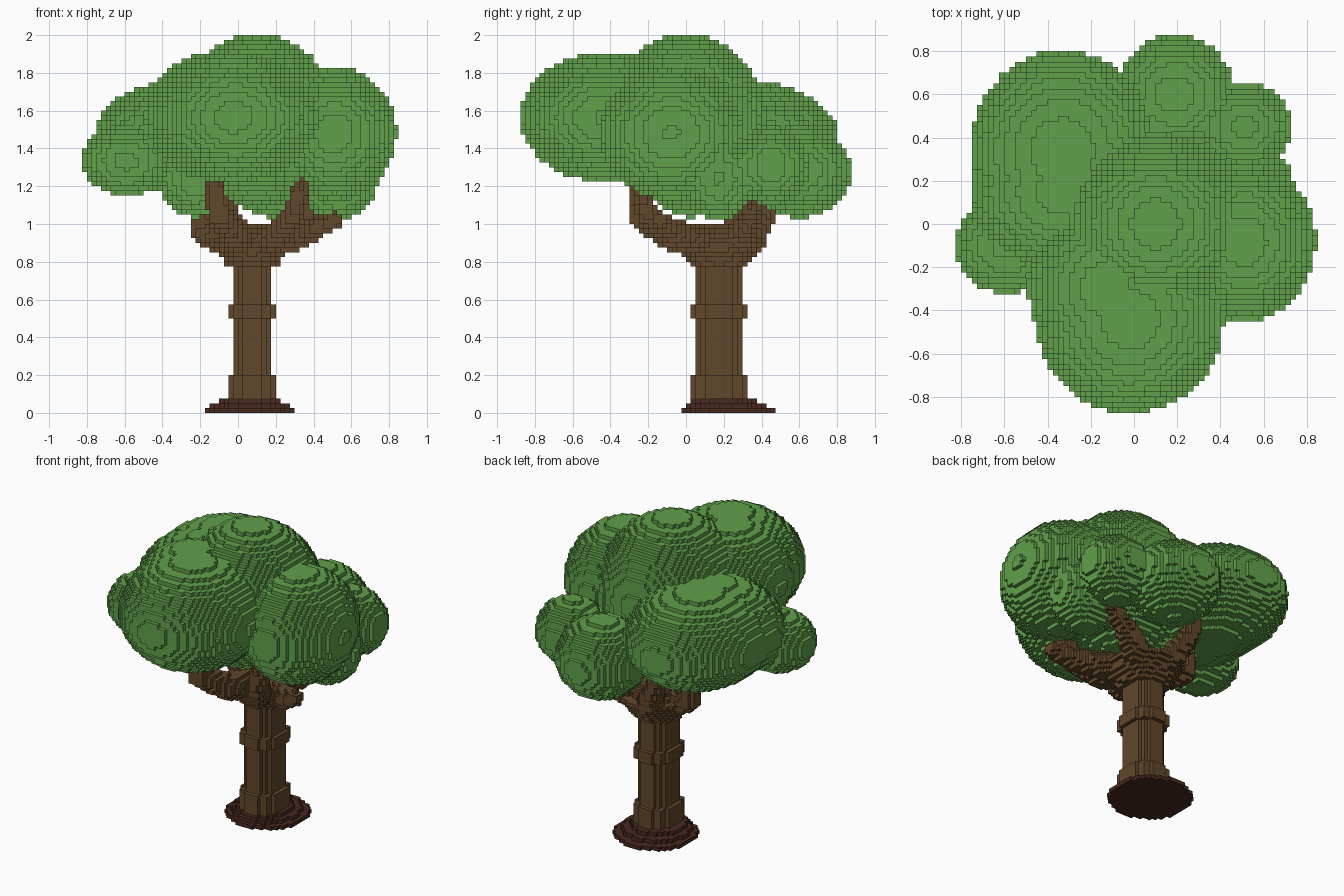
import bpy, bmesh
from math import floor, ceil
from mathutils import Vector

if "Cube" in bpy.data.objects:
    bpy.data.objects.remove(bpy.data.objects["Cube"])

S = 0.025  # block size


def material(name, rgb):
    m = bpy.data.materials.new(name)
    m.use_nodes = True
    m.diffuse_color = (*rgb, 1)
    bsdf = m.node_tree.nodes["Principled BSDF"]
    bsdf.inputs["Base Color"].default_value = (*rgb, 1)
    bsdf.inputs["Roughness"].default_value = 0.9
    return m


def span(c, r):
    return range(floor((c - r) / S), ceil((c + r) / S))


def ellipsoid(c, r):
    """Grid cells whose centres lie inside an ellipsoid."""
    out = set()
    for i in span(c[0], r[0]):
        a = (((i + 0.5) * S - c[0]) / r[0]) ** 2
        for j in span(c[1], r[1]):
            b = a + (((j + 0.5) * S - c[1]) / r[1]) ** 2
            for k in span(c[2], r[2]):
                if b + (((k + 0.5) * S - c[2]) / r[2]) ** 2 <= 1:
                    out.add((i, j, k))
    return out


def column(x, y, z0, z1, r0, r1, deep=1.0):
    """Upright column, radius from r0 to r1, stretched along y by deep."""
    out = set()
    k0, k1 = round(z0 / S), round(z1 / S)
    for k in range(k0, k1):
        r = r0 + (r1 - r0) * (k - k0) / max(1, k1 - k0 - 1)
        for i in span(x, r):
            for j in span(y, r * deep):
                dx, dy = (i + 0.5) * S - x, ((j + 0.5) * S - y) / deep
                if dx * dx + dy * dy <= r * r:
                    out.add((i, j, k))
    return out


def limb(points, r0, r1):
    """Tapered branch swept along a polyline."""
    out = set()
    pts = [Vector(p) for p in points]
    steps = 14
    total = steps * (len(pts) - 1)
    for n in range(total + 1):
        s = min(n // steps, len(pts) - 2)
        p = pts[s].lerp(pts[s + 1], n / steps - s)
        r = r0 + (r1 - r0) * n / total
        out |= ellipsoid(p, (r, r, r))
    return out


def build(name, cells, mat):
    """Blocky mesh made of only the exposed block faces."""
    bm = bmesh.new()
    verts = {}

    def vert(p):
        if p not in verts:
            verts[p] = bm.verts.new([c * S for c in p])
        return verts[p]

    for cell in sorted(cells):
        for axis in range(3):
            u, v = (axis + 1) % 3, (axis + 2) % 3
            for side in (0, 1):
                near = list(cell)
                near[axis] += 2 * side - 1
                if tuple(near) in cells:
                    continue
                loop = []
                for du, dv in ((0, 0), (1, 0), (1, 1), (0, 1)):
                    p = list(cell)
                    p[axis] += side
                    p[u] += du
                    p[v] += dv
                    loop.append(vert(tuple(p)))
                bm.faces.new(loop if side else loop[::-1])
    mesh = bpy.data.meshes.new(name)
    bm.to_mesh(mesh)
    bm.free()
    mesh.materials.append(mat)
    ob = bpy.data.objects.new(name, mesh)
    bpy.context.collection.objects.link(ob)


green = material("leaf green", (0.118, 0.352, 0.07))
brown = material("bark brown", (0.12, 0.063, 0.024))
dark = material("root brown", (0.064, 0.022, 0.014))

# Stepped root disc
roots = set()
for n, r in enumerate((0.243, 0.205, 0.17)):
    roots |= column(0.0625, 0.225 - 0.015 * n, n * S, (n + 1) * S, r, r)
build("root_disc", roots, dark)

# Trunk with thicker foot and band, widening into a crown hub
TX, TY = 0.075, 0.175
trunk = column(TX, TY, 0.075, 0.8, 0.112, 0.112, 1.16)
for z0, z1 in ((0.075, 0.2), (0.5, 0.575)):
    trunk |= column(TX, TY, z0, z1, 0.135, 0.135, 1.1)
trunk |= column(TX, TY, 0.775, 0.925, 0.14, 0.23, 1.08)
trunk |= column(TX, TY, 0.925, 1.0, 0.18, 0.13)
build("trunk", trunk, brown)

# Branches: elbow, knee and tip of each
branches = set()
for path in (
    ((-0.02, -0.1, 0.94), (-0.1, -0.25, 1.04), (-0.13, -0.26, 1.24)),
    ((0.2, -0.08, 0.94), (0.29, -0.2, 1.05), (0.34, -0.25, 1.2)),
    ((0.28, 0.05, 0.92), (0.4, -0.08, 0.97), (0.51, -0.14, 1.02)),
    ((0.24, 0.3, 0.93), (0.34, 0.33, 1.02), (0.46, 0.34, 1.15)),
    ((-0.08, 0.2, 0.91), (-0.19, 0.24, 0.95), (-0.21, 0.25, 1.06)),
    ((0.02, 0.35, 0.92), (-0.05, 0.41, 1.03), (-0.1, 0.43, 1.16)),
):
    branches |= limb(((TX, TY, 0.88), *path), 0.09, 0.045)
build("branches", branches, brown)

# Leaf clumps merged into one crown: centre, radii
crown = set()
for c, r in (
    ((0.1, 0.0, 1.55), (0.43, 0.42, 0.455)),       # top
    ((-0.02, -0.44, 1.565), (0.435, 0.435, 0.34)), # front
    ((-0.13, -0.3, 1.57), (0.36, 0.4, 0.335)),     # front left
    ((0.51, -0.08, 1.48), (0.33, 0.375, 0.35)),    # right side
    ((0.53, 0.17, 1.24), (0.21, 0.19, 0.22)),      # low right
    ((0.51, 0.45, 1.31), (0.225, 0.2, 0.21)),      # back right
    ((0.19, 0.6, 1.28), (0.275, 0.275, 0.245)),    # back
    ((-0.33, 0.33, 1.46), (0.43, 0.475, 0.295)),   # back left
    ((-0.34, 0.15, 1.46), (0.41, 0.36, 0.29)),     # inner left
    ((-0.59, -0.1, 1.335), (0.24, 0.22, 0.185)),   # left side
    ((-0.22, 0.02, 1.23), (0.2, 0.2, 0.195)),      # low left
):
    crown |= ellipsoid(c, r)
build("leaf_crown", crown, green)
